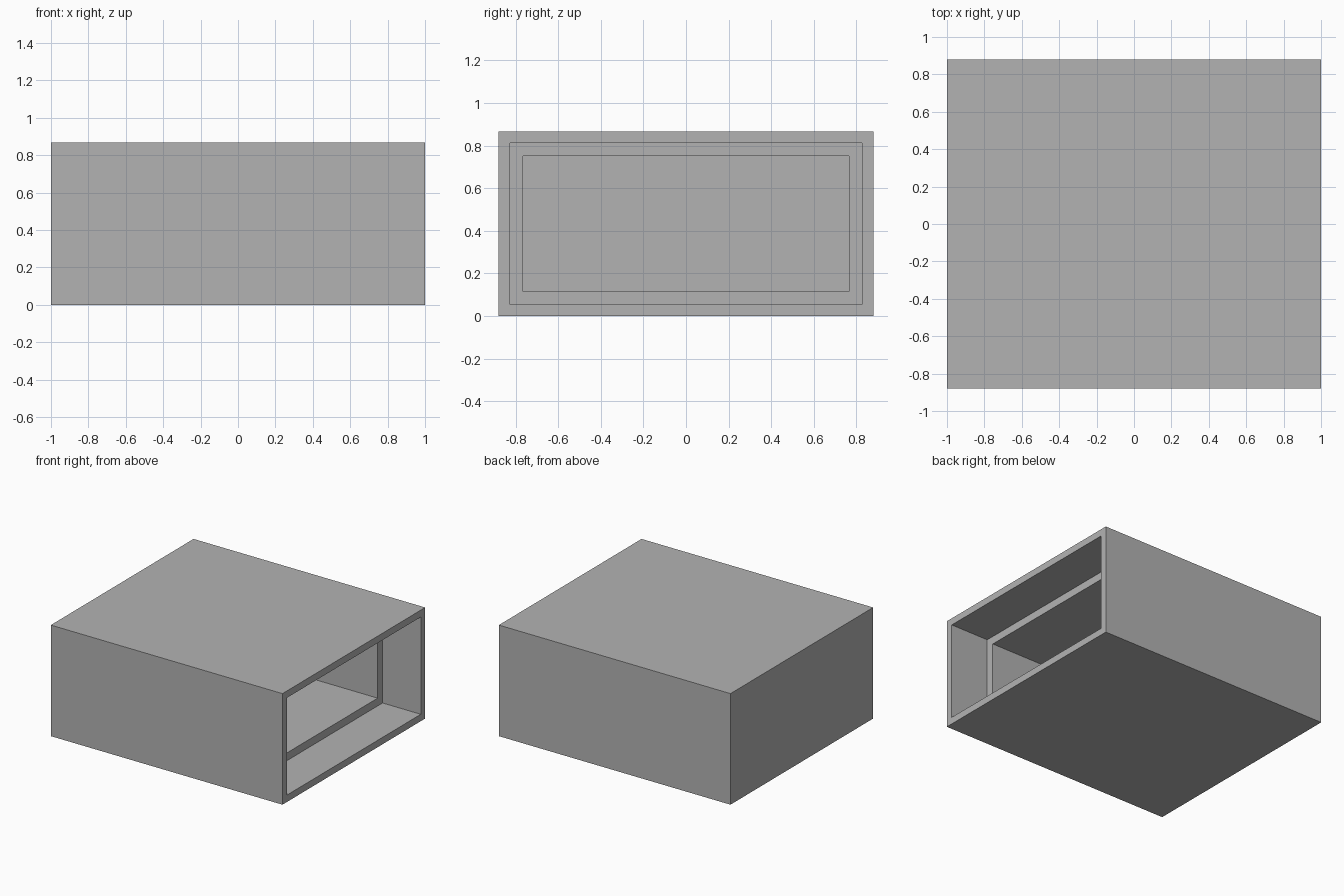
import bpy
import bmesh

cube = bpy.data.objects.get("Cube")
if cube:
    bpy.data.objects.remove(cube, do_unlink=True)

HALF_LENGTH, HALF_WIDTH, HEIGHT = 1.0, 0.88, 0.867
LIP = 0.054           # rim thickness at the open end
WALL = 0.115          # wall thickness behind the step
STEP_X = 0.67         # where the recess steps inward

grey = bpy.data.materials.new("plain_grey")
grey.use_nodes = True
grey.diffuse_color = (0.45, 0.45, 0.45, 1)
grey.node_tree.nodes["Principled BSDF"].inputs["Base Color"].default_value = (0.45, 0.45, 0.45, 1)

bm = bmesh.new()


def ring(x, inset):
    """Rectangular section across the length, set in from the outer walls."""
    y, low, high = HALF_WIDTH - inset, inset, HEIGHT - inset
    return [bm.verts.new((x, *p)) for p in ((-y, low), (y, low), (y, high), (-y, high))]


# Closed end, outer walls, rim, recess, step, inner cavity and its end wall
sections = [
    ring(-HALF_LENGTH, 0),
    ring(HALF_LENGTH, 0),
    ring(HALF_LENGTH, LIP),
    ring(STEP_X, LIP),
    ring(STEP_X, WALL),
    ring(-HALF_LENGTH + WALL, WALL),
]
for a, b in zip(sections, sections[1:]):
    for i in range(4):
        j = (i + 1) % 4
        bm.faces.new((a[i], a[j], b[j], b[i]))
bm.faces.new(sections[0])
bm.faces.new(sections[-1])
bmesh.ops.recalc_face_normals(bm, faces=bm.faces)

mesh = bpy.data.meshes.new("open_ended_box")
bm.to_mesh(mesh)
bm.free()
mesh.materials.append(grey)
box = bpy.data.objects.new("open_ended_box", mesh)
bpy.context.collection.objects.link(box)
